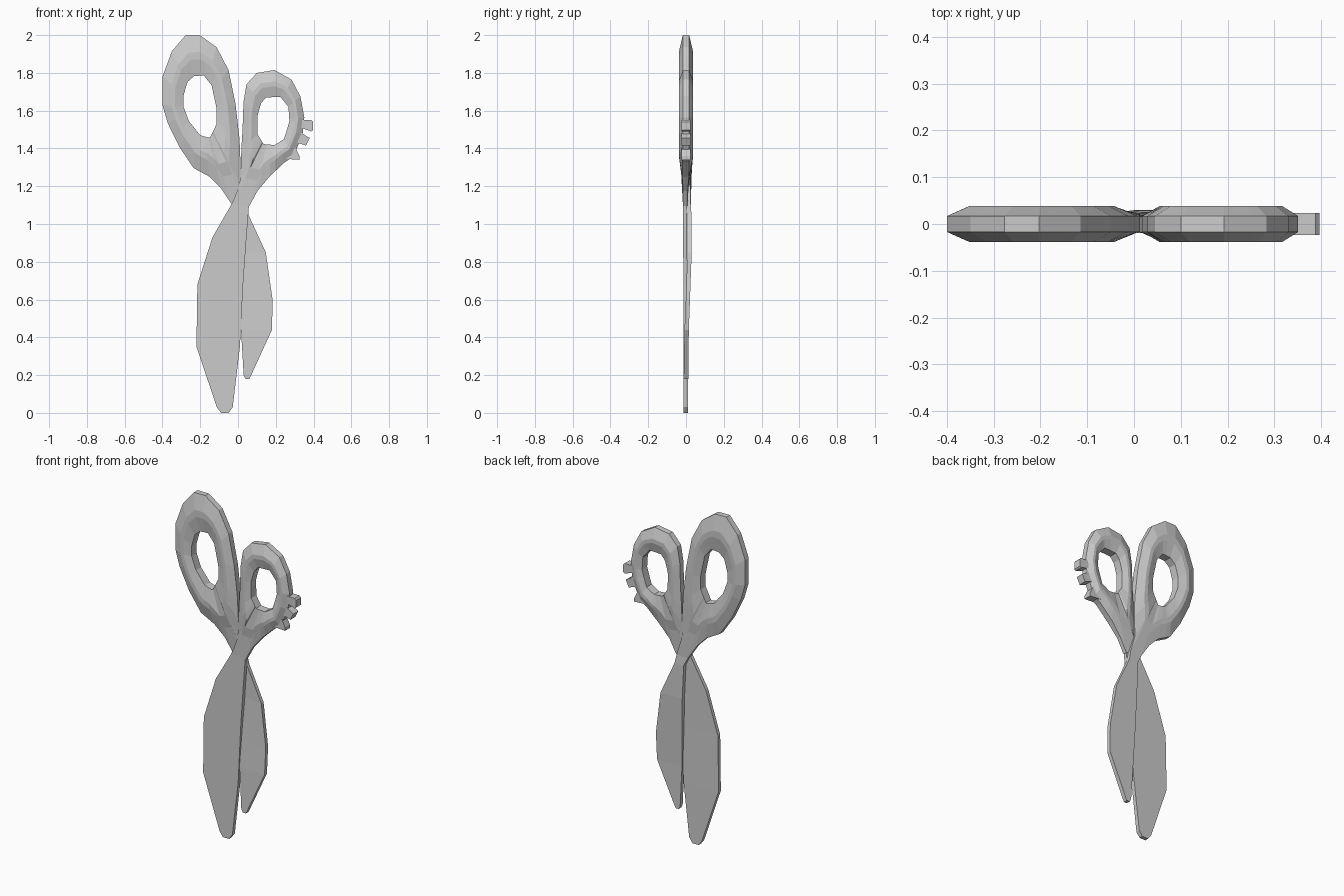
import bpy, bmesh, math
from mathutils import Vector

if "Cube" in bpy.data.objects:
    bpy.data.objects.remove(bpy.data.objects["Cube"])


def finish(bm, name):
    bmesh.ops.recalc_face_normals(bm, faces=bm.faces)
    me = bpy.data.meshes.new(name)
    bm.to_mesh(me)
    bm.free()
    ob = bpy.data.objects.new(name, me)
    bpy.context.collection.objects.link(ob)
    return ob


def ramp(z, z0, z1, a, b):
    t = min(1, max(0, (z - z0) / (z1 - z0)))
    return a + (b - a) * t


def ray_hit(poly, c, ang):
    """Point where a ray from c meets the polygon."""
    d = Vector((math.cos(ang), math.sin(ang)))
    best = None
    for a, b in zip(poly, poly[1:] + poly[:1]):
        a, e = Vector(a) - c, Vector(b) - Vector(a)
        den = d.cross(e)
        if abs(den) < 1e-9:
            continue
        t, u = a.cross(e) / den, a.cross(d) / den
        if t > 0 and -1e-4 <= u <= 1.0001 and (best is None or t > best):
            best = t
    return c + d * best


def handle(name, outer, hole, centre, neck_shift):
    """Chamfered finger loop whose lower end thins into the neck."""
    c = Vector(centre)
    angle = lambda p: math.atan2(p[1] - c.y, p[0] - c.x)
    angs = [angle(p) for p in outer]
    for a in map(angle, hole):
        if all(abs(a - b) > 0.05 for b in angs):
            angs.append(a)
    angs.sort()
    profile = [(0, 0.017), (0.42, 0.038), (0.6, 0.038), (1, 0.024)]
    profile = [(t, h, -1) for t, h in profile] + [(t, h, 1) for t, h in reversed(profile)]
    bm = bmesh.new()
    rings = []
    for a in angs:
        o, i = ray_hit(outer, c, a), ray_hit(hole, c, a)
        ring = []
        for t, h, s in profile:
            p = o.lerp(i, t)
            h = min(h, ramp(p.y, 1.2, 1.36, 0.012, 0.038))
            y = s * h + ramp(p.y, 1.15, 1.35, neck_shift, 0)
            ring.append(bm.verts.new((p.x, y, p.y)))
        rings.append(ring)
    n = len(profile)
    for r, q in zip(rings, rings[1:] + rings[:1]):
        for k in range(n):
            bm.faces.new((r[k], r[(k + 1) % n], q[(k + 1) % n], q[k]))
    return finish(bm, name)


def blade(name, sections):
    """Loft through (z, left, right, front, back) rectangles."""
    bm = bmesh.new()
    rows = [[bm.verts.new((x, y, z)) for x, y in ((l, f), (r, f), (r, b), (l, b))]
            for z, l, r, f, b in sections]
    for p, q in zip(rows, rows[1:]):
        for k in range(4):
            bm.faces.new((p[k], p[(k + 1) % 4], q[(k + 1) % 4], q[k]))
    bm.faces.new(rows[0])
    bm.faces.new(rows[-1])
    return finish(bm, name)


def plate(name, pts, half):
    bm = bmesh.new()
    face = bm.faces.new([bm.verts.new((x, -half, z)) for x, z in pts])
    ext = bmesh.ops.extrude_face_region(bm, geom=[face])
    bmesh.ops.translate(bm, vec=(0, 2 * half, 0),
                        verts=[v for v in ext["geom"] if isinstance(v, bmesh.types.BMVert)])
    return finish(bm, name)


# Finger loops
handle("large_handle",
       [(-.277, 2), (-.203, 2), (-.114, 1.937), (-.05, 1.815), (-.013, 1.635), (.008, 1.45),
        (.013, 1.33), (.012, 1.21), (.045, 1.1), (-.03, 1.1), (-.087, 1.185), (-.15, 1.25),
        (-.235, 1.296), (-.31, 1.407), (-.372, 1.534), (-.4, 1.63), (-.4, 1.78), (-.35, 1.915)],
       [(-.23, 1.785), (-.18, 1.785), (-.14, 1.735), (-.113, 1.61), (-.113, 1.53), (-.15, 1.455),
        (-.2, 1.47), (-.26, 1.545), (-.288, 1.62), (-.288, 1.68), (-.27, 1.75)],
       (-.2, 1.62), .013)
handle("small_handle",
       [(.1, 1.8), (.193, 1.815), (.283, 1.765), (.33, 1.677), (.351, 1.565), (.341, 1.465),
        (.29, 1.355), (.245, 1.325), (.166, 1.25), (.103, 1.175), (.06, 1.095), (-.03, 1.106),
        (.008, 1.21), (.015, 1.3), (.018, 1.4), (.024, 1.5), (.029, 1.645), (.045, 1.74)],
       [(.15, 1.672), (.225, 1.672), (.267, 1.62), (.272, 1.545), (.246, 1.45), (.193, 1.418),
        (.135, 1.423), (.103, 1.476), (.103, 1.57), (.119, 1.635)],
       (.19, 1.55), -.004)

# Crossing blades
blade("front_blade", [
    (0, -.09, -.05, -.013, .01), (.03, -.112, -.028, -.013, .01), (.35, -.22, .01, -.013, .009),
    (.68, -.215, .027, -.014, .007), (.93, -.135, .045, -.015, .006),
    (1.1, -.037, .058, -.015, .006), (1.2, .01, .11, -.013, .006)])
blade("back_blade", [
    (.18, .04, .06, -.012, .012), (.2, .03, .07, -.012, .012), (.44, .016, .18, -.008, .015),
    (.6, .01, .183, -.001, .021), (.85, .004, .147, .008, .03), (1.05, -.005, .055, .007, .029),
    (1.1, -.03, .045, .004, .025), (1.2, -.08, .005, .002, .023)])

# Grip lugs on the small handle
lugs = [[(.33, 1.55), (.388, 1.55), (.397, 1.54), (.397, 1.497), (.388, 1.49), (.33, 1.51)],
        [(.33, 1.485), (.38, 1.455), (.36, 1.415), (.3, 1.435)],
        [(.3, 1.41), (.325, 1.36), (.325, 1.34), (.25, 1.345), (.24, 1.37)]]
for i, pts in enumerate(lugs):
    plate(f"grip_lug_{i + 1}", pts, .023)
